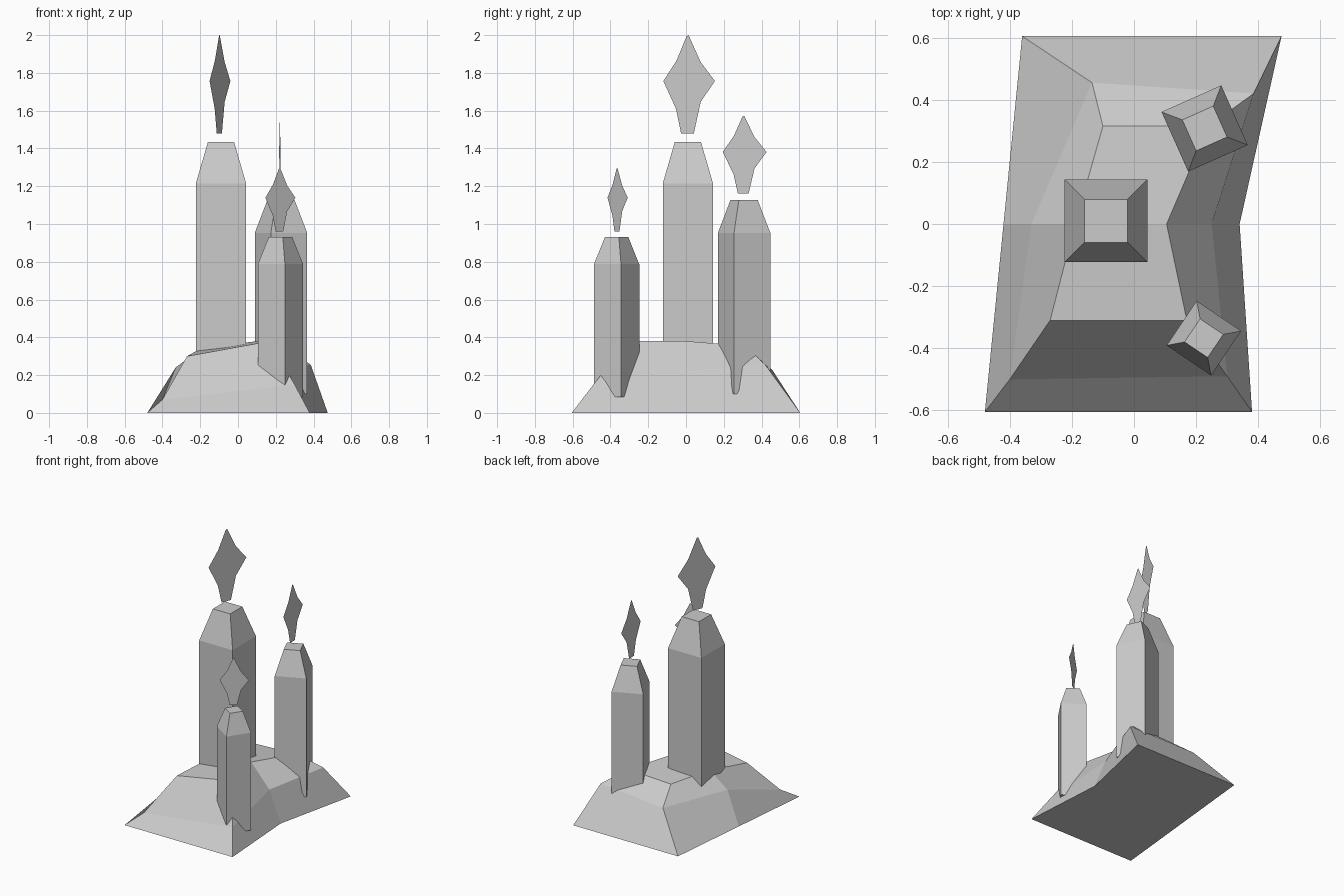
import bpy, bmesh
from math import radians, cos, sin

cube = bpy.data.objects.get("Cube")
if cube:
    bpy.data.objects.remove(cube, do_unlink=True)

grey = bpy.data.materials.new("plain_grey")
grey.use_nodes = True
colour = (0.6, 0.6, 0.6, 1)
grey.diffuse_color = colour
grey.node_tree.nodes["Principled BSDF"].inputs["Base Color"].default_value = colour


def finish(bm, name, fix_normals=True):
    """Turn a bmesh into a flat shaded grey object."""
    if fix_normals:
        bmesh.ops.recalc_face_normals(bm, faces=bm.faces)
    mesh = bpy.data.meshes.new(name)
    bm.to_mesh(mesh)
    bm.free()
    mesh.materials.append(grey)
    obj = bpy.data.objects.new(name, mesh)
    bpy.context.collection.objects.link(obj)
    return obj


def bridge(bm, low, high):
    """Join two rings of vertices with quads."""
    for i in range(len(low)):
        j = (i + 1) % len(low)
        bm.faces.new((low[j], high[j], high[i], low[i]))


# Rock mound: ground, middle and top rings, counter-clockwise from front left
GROUND = [(-.48, -.605, 0), (.38, -.605, 0), (.34, 0, 0),
          (.475, .605, 0), (-.36, .605, 0), (-.42, 0, 0)]
MIDDLE = [(-.4, -.5, .07), (.3, -.49, .15), (.25, 0, .22),
          (.385, .42, .255), (-.135, .455, .23), (-.33, 0, .24)]
TOP = [(-.27, -.31, .3), (.17, -.31, .38), (.105, 0, .38),
       (.24, .315, .355), (-.1, .315, .34), (-.19, 0, .345)]

bm = bmesh.new()
ground, middle, top = [[bm.verts.new(p) for p in ring]
                       for ring in (GROUND, MIDDLE, TOP)]
bridge(bm, ground, middle)
bridge(bm, middle, top)
bm.faces.new(ground)
fl, fr, mr, br, bl, ml = top
bm.faces.new((fl, fr, mr, ml))
bm.faces.new((ml, mr, br, bl))
finish(bm, "rock_base")


# Candle body: square column with a tapered cap
def candle(name):
    bm = bmesh.new()
    rings = []
    for half, z in ((.133, 0), (.133, 1.08), (.069, 1.3)):
        rings.append([bm.verts.new((x * half, y * half, z))
                      for x, y in ((-1, -1), (1, -1), (1, 1), (-1, 1))])
    bridge(bm, rings[0], rings[1])
    bridge(bm, rings[1], rings[2])
    bm.faces.new(rings[0])
    bm.faces.new(rings[2])
    return finish(bm, name)


# Flame: a flat upright sheet, as (sideways, height) points
FLAME = [(.034, 1.345), (.073, 1.511), (.154, 1.622), (.073, 1.722),
         (.004, 1.865), (-.007, 1.86), (-.065, 1.73), (-.14, 1.622),
         (-.068, 1.475), (-.039, 1.345)]


def flame(name):
    bm = bmesh.new()
    turn = radians(68)
    bm.faces.new([bm.verts.new((u * cos(turn) - .008, u * sin(turn), z))
                  for u, z in FLAME])
    return finish(bm, name, fix_normals=False)


# Three copies at different sizes and turns
for place, spot, size, angle in (
        ("middle", (-.09, .01, .135), 1, 0),
        ("back", (.2275, .3075, .1), .79, 24),
        ("front", (.225, -.3675, .085), .65, -34)):
    for part in (candle(place + "_candle"), flame(place + "_flame")):
        part.location = spot
        part.scale = (size, size, size)
        part.rotation_euler.z = radians(angle)
